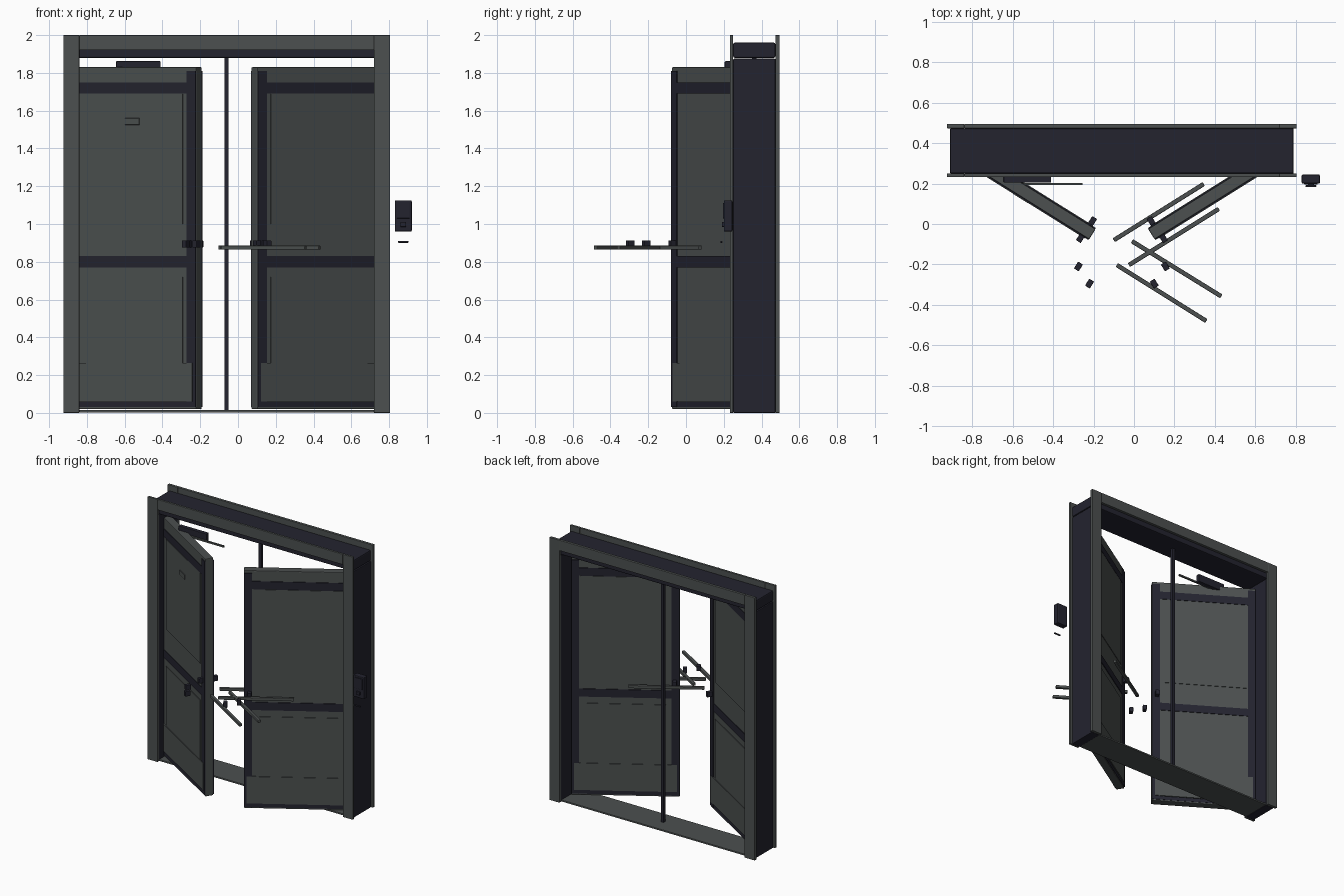
import bpy, math
from mathutils import Matrix, Vector

if "Cube" in bpy.data.objects:
    bpy.data.objects.remove(bpy.data.objects["Cube"])


def material(name, rgb):
    m = bpy.data.materials.new(name)
    m.diffuse_color = (*rgb, 1)
    m.use_nodes = True
    m.node_tree.nodes["Principled BSDF"].inputs["Base Color"].default_value = m.diffuse_color
    return m


GRAY = material("slate_gray", (0.072, 0.080, 0.079))
DARK = material("dark_navy", (0.017, 0.017, 0.028))
CX = -0.06                      # middle of the doorway
ANGLE = math.radians(32)        # how far the leaves stand open
WIDTH, THICK = 0.75, 0.06       # door leaf


def box(name, lo, hi, mat, bevel=0.0, place=Matrix()):
    """Box between two corners, optionally bevelled and placed by a matrix."""
    lo, hi = Vector(lo), Vector(hi)
    a = Vector(map(min, lo, hi))
    b = Vector(map(max, lo, hi))
    bpy.ops.mesh.primitive_cube_add(size=1)
    ob = bpy.context.object
    ob.name = name
    size = b - a
    ob.data.transform(Matrix.Diagonal((*size, 1)))
    ob.matrix_world = place @ Matrix.Translation((a + b) / 2)
    ob.data.materials.append(mat)
    if bevel:
        mod = ob.modifiers.new("bevel", 'BEVEL')
        mod.width = bevel
        mod.segments = 2
    return ob


# Frame: jambs, head and threshold
for s, side in ((-1, "left"), (1, "right")):
    box(side + "_jamb", (CX + s * 0.78, 0.25, 0), (CX + s * 0.85, 0.473, 1.875), DARK, 0.004)
box("head_jamb", (CX - 0.85, 0.25, 1.88), (CX + 0.85, 0.473, 1.96), DARK, 0.008)
box("threshold", (CX - 0.78, 0.25, 0.002), (CX + 0.78, 0.473, 0.015), GRAY, 0.003)

# Casing on both faces of the wall
for y0, y1, face in ((0.232, 0.25, "front"), (0.473, 0.495, "back")):
    for s, side in ((-1, "left"), (1, "right")):
        box(f"{face}_{side}_casing", (CX + s * 0.78, y0, 0), (CX + s * 0.865, y1, 2), GRAY, 0.003)
    box(face + "_head_casing", (CX - 0.78, y0, 1.92), (CX + 0.78, y1, 2), GRAY, 0.003)

# Centre post
box("centre_post", (CX - 0.011, 0.35, 0.01), (CX + 0.011, 0.372, 1.88), DARK)

# Door leaves, mirrored about the doorway centre
for s, side in ((1, "left"), (-1, "right")):
    place = (Matrix.Translation((CX - s * 0.782, 0.347, 0))
             @ Matrix.Rotation(-s * ANGLE, 4, 'Z'))

    def leaf(name, u0, u1, z0, z1, y0, y1, mat, bevel=0.0):
        return box(f"{side}_{name}", (s * u0, y0, z0), (s * u1, y1, z1), mat, bevel, place)

    h = THICK / 2
    leaf("door_leaf", 0, WIDTH, 0.02, 1.83, -h, h, GRAY, 0.005)
    for f, face in ((-1, "front"), (1, "back")):
        inner = f * (h - 0.004)

        def plate(name, u0, u1, z0, z1, depth, mat):
            leaf(f"{face}_{name}", u0, u1, z0, z1, inner, f * (h + depth), mat)

        hinge = 0.02 if f < 0 else 0.055
        plate("latch_stile", 0.693, 0.748, 0.03, 1.81, 0.005, DARK)
        plate("hinge_stile", 0.002, hinge, 0.03, 1.81, 0.005, DARK)
        plate("top_rail", hinge, 0.693, 1.69, 1.75, 0.0045, DARK)
        plate("middle_rail", hinge, 0.693, 0.77, 0.83, 0.0045, DARK)
        plate("bottom_rail", hinge, 0.693, 0.03, 0.058, 0.002, DARK)
        plate("upper_panel", 0.065, 0.667, 1.0, 1.688, 0.004, GRAY)
        plate("lower_panel", 0.065, 0.667, 0.265, 0.72, 0.004, GRAY)
        plate("kick_plate", 0.02, 0.73, 0.06, 0.265, 0.008, GRAY)
    if s > 0:
        leaf("name_plate", 0.31, 0.40, 1.525, 1.56, -h - 0.009, -h, GRAY, 0.002)

    # Handle brackets
    for i, (x, y) in enumerate(((-0.205, 0.015), (-0.265, -0.07),
                                (-0.275, -0.21), (-0.22, -0.295))):
        at = (Matrix.Translation((CX + s * (x - CX), y, 0.895))
              @ Matrix.Rotation(-s * ANGLE, 4, 'Z'))
        box(f"{side}_handle_bracket_{i + 1}", (-0.014, -0.02, -0.02), (0.014, 0.02, 0.018),
            DARK, 0.003, at)

# Push bars
bars = ((-0.10, -0.08, 0.345, 0.198), (-0.025, -0.203, 0.42, 0.075),
        (-0.01, -0.085, 0.432, -0.358), (-0.085, -0.203, 0.358, -0.48))
for i, (x0, y0, x1, y1) in enumerate(bars):
    run = Vector((x1 - x0, y1 - y0))
    at = (Matrix.Translation(((x0 + x1) / 2, (y0 + y1) / 2, 0.875))
          @ Matrix.Rotation(math.atan2(run.y, run.x), 4, 'Z'))
    half = run.length / 2
    box(f"push_bar_{i + 1}", (-half, -0.011, -0.011), (half, 0.011, 0.011), GRAY, 0.004, at)

# Door closer and its arm
box("closer_body", (-0.645, 0.205, 1.80), (-0.41, 0.236, 1.862), DARK, 0.004)
box("closer_arm", (-0.60, 0.192, 1.805), (-0.255, 0.204, 1.817), GRAY)

# Wall-mounted access reader with its face plate and lower slot
box("access_reader", (0.83, 0.20, 0.96), (0.92, 0.245, 1.125), DARK, 0.006)
box("reader_face", (0.842, 0.196, 1.03), (0.908, 0.202, 1.112), DARK, 0.002)
box("reader_button", (0.86, 0.190, 0.985), (0.89, 0.202, 1.01), DARK, 0.002)
box("reader_slot", (0.848, 0.182, 0.90), (0.902, 0.192, 0.911), DARK, 0.003)
